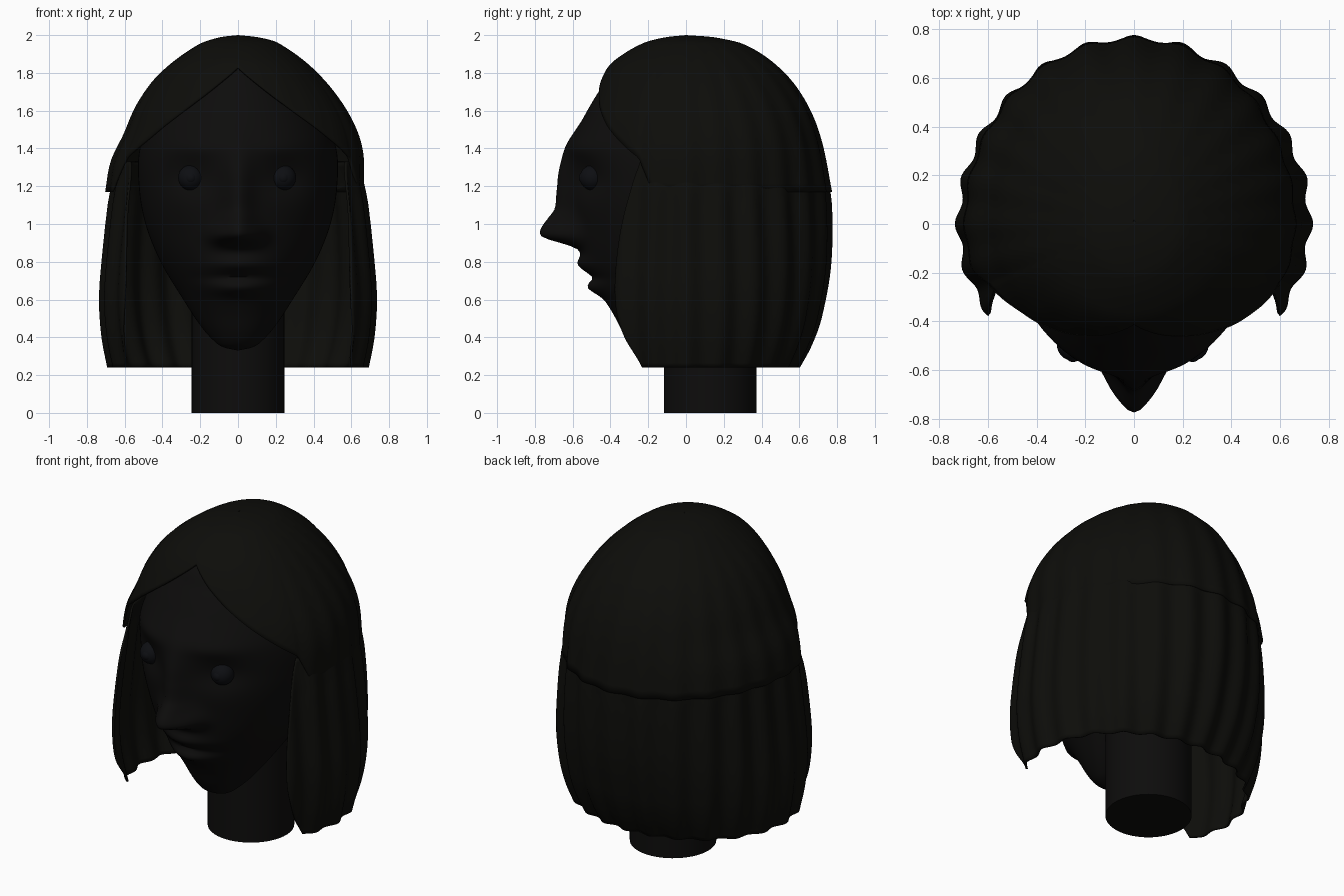
import bpy, bmesh
from math import sin, cos, pi, radians, exp, sqrt

if "Cube" in bpy.data.objects:
    bpy.data.objects.remove(bpy.data.objects["Cube"])

def table(points):
    """Smooth curve through (z, value) points."""
    p = sorted(points)
    def slope(i):
        a, b = p[max(i - 1, 0)], p[min(i + 1, len(p) - 1)]
        return (b[1] - a[1]) / (b[0] - a[0])
    def f(z):
        z = min(max(z, p[0][0]), p[-1][0])
        i = max(k for k in range(len(p) - 1) if p[k][0] <= z)
        h = p[i + 1][0] - p[i][0]
        t = (z - p[i][0]) / h
        return ((2*t**3 - 3*t*t + 1) * p[i][1] + (t**3 - 2*t*t + t) * h * slope(i)
                + (3*t*t - 2*t**3) * p[i+1][1] + (t**3 - t*t) * h * slope(i + 1))
    return f

def bump(d, s):
    return exp(-(d / s) ** 2)

def material(name, rgb):
    m = bpy.data.materials.new(name)
    m.diffuse_color = (*rgb, 1)
    m.use_nodes = True
    m.node_tree.nodes["Principled BSDF"].inputs["Base Color"].default_value = m.diffuse_color
    return m

def finish(ob, mat):
    ob.data.materials.append(mat)
    bpy.context.view_layer.objects.active = ob
    ob.select_set(True)
    bpy.ops.object.shade_smooth_by_angle(angle=radians(50))
    ob.select_set(False)

def sheet(name, rows, mat, closed, thickness=0):
    """Skin a grid of points."""
    bm = bmesh.new()
    g = [[bm.verts.new(p) for p in r] for r in rows]
    n = len(g[0])
    for a, b in zip(g, g[1:]):
        for j in range(n if closed else n - 1):
            k = (j + 1) % n
            bm.faces.new((a[j], a[k], b[k], b[j]))
    bmesh.ops.remove_doubles(bm, verts=bm.verts, dist=1e-5)
    bmesh.ops.recalc_face_normals(bm, faces=bm.faces)
    me = bpy.data.meshes.new(name)
    bm.to_mesh(me)
    bm.free()
    ob = bpy.data.objects.new(name, me)
    bpy.context.collection.objects.link(ob)
    if thickness:
        s = ob.modifiers.new("thickness", 'SOLIDIFY')
        s.thickness = thickness
        s.offset = -1
    finish(ob, mat)
    return ob

hair_mat = material("hair", (0.004, 0.004, 0.003))
skin_mat = material("skin", (0.004, 0.0038, 0.0036))
eye_mat = material("eye", (0.004, 0.0045, 0.006))

# Head: egg-shaped rings with the features pushed out of the front
front = table([(.33, -.22), (.36, -.28), (.42, -.33), (.52, -.385), (.61, -.44), (.72, -.505), (.83, -.55),
               (.97, -.575), (1.18, -.61), (1.41, -.615), (1.57, -.54), (1.7, -.465), (1.82, -.38), (1.9, -.2), (1.93, 0)])
width = table([(.33, 0), (.345, .07), (.37, .115), (.45, .19), (.6, .29), (.8, .41), (1, .49), (1.2, .525),
               (1.4, .52), (1.6, .44), (1.8, .29), (1.9, .15), (1.93, 0)])
back = table([(.33, -.22), (.36, -.13), (.45, 0), (.6, .22), (.8, .42), (1, .55), (1.2, .63),
              (1.4, .63), (1.6, .54), (1.8, .36), (1.9, .2), (1.93, 0)])
centre = table([(.33, -.22), (.45, -.13), (.7, -.03), (1.0, 0), (1.93, 0)])
nose = table([(.33, 0), (.82, 0), (.87, .02), (.9, .1), (.93, .19), (.97, .195), (1.03, .145),
              (1.08, .1), (1.18, .075), (1.26, .06), (1.41, .02), (1.55, 0), (1.93, 0)])

def features(x, z):
    a = abs(x)
    d = nose(z) * bump(x, .075 + .025 * bump(z - .95, .1))
    d += .04 * bump(a - .1, .05) * bump(z - .94, .05)             # nostril wings
    d += .04 * bump(x, .15) * bump(z - .785, .04)                 # upper lip
    d += .05 * bump(x, .14) * bump(z - .66, .04)                  # lower lip
    d -= .015 * bump(x, .17) * bump(z - .715, .02)                # mouth line
    d -= .045 * bump(a - .25, .13) * bump(z - 1.25, .1)           # eye sockets
    d += .015 * bump(a - .22, .18) * bump(z - 1.4, .05)           # brow
    return d

rows = []
N, M = 140, 120
for i in range(N + 1):
    z = 1.13 - .8 * cos(pi * i / N)
    w, f, b, c = width(z), front(z), back(z), centre(z)
    ring = []
    for j in range(M):
        t = 2 * pi * j / M
        x, k = w * sin(t), cos(t)
        y = c + ((f - c) * k - features(x, z) * min(1, k * 3) if k > 0 else (c - b) * k)
        ring.append((x, y, z))
    if i in (0, N):
        ring = [(0, c, z)] * M
    rows.append(ring)
sheet("head", rows, skin_mat, True)

# Neck
bpy.ops.mesh.primitive_cylinder_add(vertices=64, radius=.245, depth=.75, location=(0, .128, .375))
bpy.context.object.name = "neck"
finish(bpy.context.object, skin_mat)

# Eyes and pupils
for s, side in ((-1, "left"), (1, "right")):
    for part, r, y in (("eye", .067, -.495), ("pupil", .034, -.533)):
        bpy.ops.mesh.primitive_uv_sphere_add(segments=32, ring_count=16, radius=r, location=(s * .245 - .005, y, 1.245))
        bpy.context.object.name = f"{side}_{part}"
        finish(bpy.context.object, eye_mat)

# Hair radius at angle p from the face direction, blended from outlines
def hair_point(p, z, fr, left, right, bk, wave):
    s, k = sin(p), cos(p)
    side = (right if s > 0 else left)(z)
    ends = (fr if k > 0 else bk)(z)
    r = 1 / sqrt((k / max(ends, 1e-4)) ** 2 + (s / max(side, 1e-4)) ** 2)
    r += wave * cos(24 * p)
    return (r * s, -r * k, z)

# Hair cap: crown down to a parted hairline
cap = [table([(2, 0)] + pts) for pts in (
    [(1.99, .1), (1.96, .22), (1.88, .36), (1.82, .42), (1.7, .485), (1.5, .555), (1.15, .60)],
    [(1.99, .09), (1.95, .21), (1.8, .41), (1.64, .53), (1.47, .605), (1.33, .67), (1.15, .70)],
    [(1.99, .10), (1.96, .21), (1.81, .41), (1.6, .575), (1.4, .655), (1.15, .66)],
    [(1.99, .14), (1.95, .31), (1.82, .5), (1.65, .63), (1.45, .71), (1.15, .768)])]

def hairline(p):
    a = min(p, 2 * pi - p) / radians(67)
    return 1.83 - .46 * a - .02 * a * a if a < 1 else max(1.17, 1.35 - 1.6 * (a - 1))

rows = []
M, N = 288, 36
for i in range(N + 1):
    u = (i / N) ** 2
    row = []
    for j in range(M):
        p = 2 * pi * j / M
        z = 2 - (2 - hairline(p)) * u
        wave = .006 * u * (1 - .5 * cos(p)) * (0.2 if cos(p) > .4 else 1)
        row.append((0, .02, 2) if i == 0 else hair_point(p, z, *cap, wave))
    rows.append(row)
sheet("hair_cap", rows, hair_mat, True, .012)

# Hair skirt: wavy curtain around the sides and back, curling in at the bottom
skirt_front = table([(.24, .56), (.5, .64), (.8, .65), (1.33, .57)])
skirt_side = table([(.24, .68), (.4, .71), (.6, .723), (.8, .71), (1.17, .668), (1.33, .635)])
skirt_back = table([(.24, .59), (.35, .65), (.5, .705), (.8, .757), (1.17, .755), (1.33, .715)])
edge = table([(.24, 69), (.4, 62), (.6, 58), (.9, 59), (1.22, 64), (1.33, 67)])
rows = []
for i in range(45):
    z = .24 + 1.09 * i / 44
    e = radians(edge(z))
    rows.append([hair_point(e + (2 * pi - 2 * e) * j / 240, z, skirt_front, skirt_side,
                            skirt_side, skirt_back, .013 * min(1, (1.36 - z) * 4)) for j in range(241)])
sheet("hair_skirt", rows, hair_mat, False, .012)
